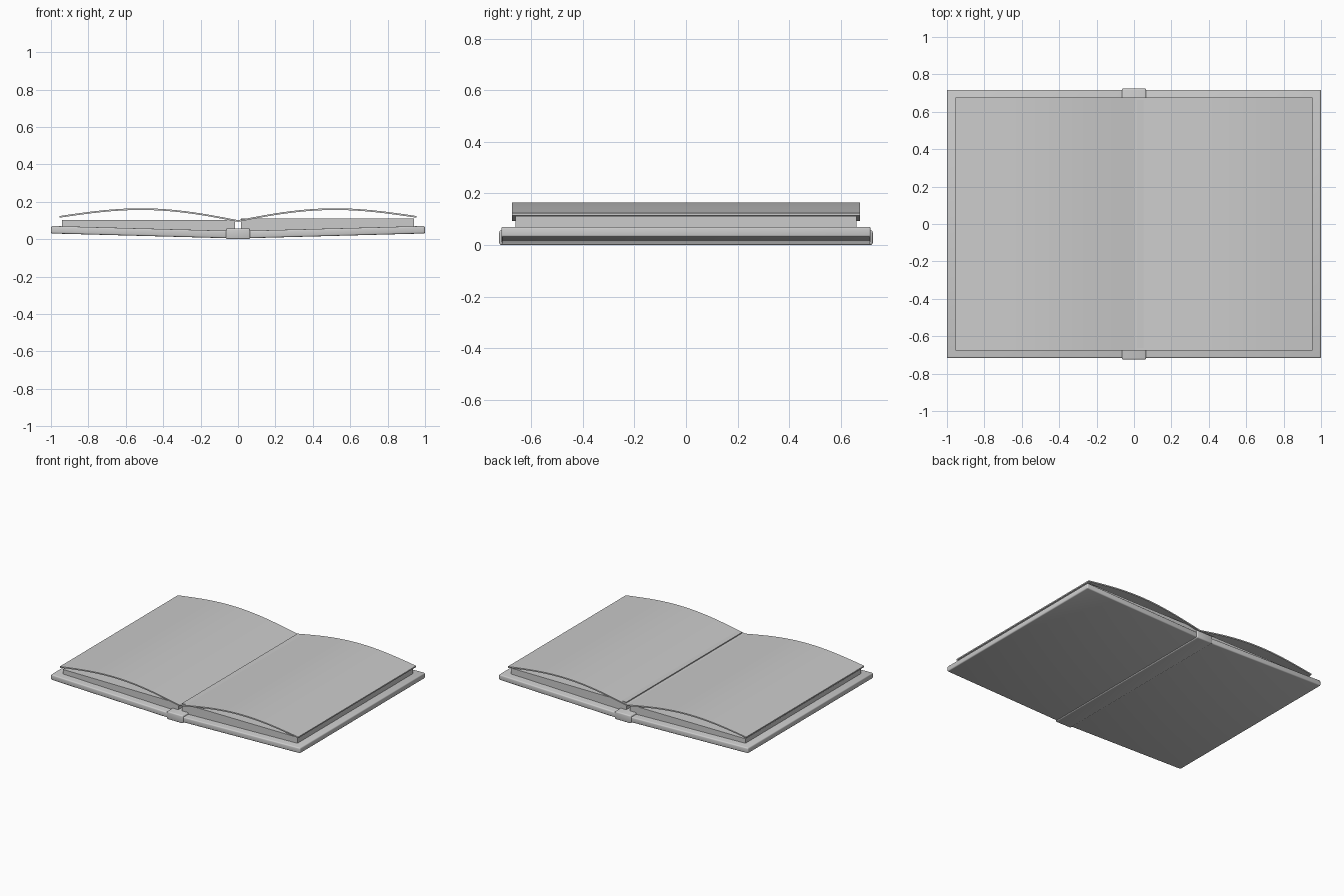
import bpy, bmesh, math

cube = bpy.data.objects.get("Cube")
if cube:
    bpy.data.objects.remove(cube, do_unlink=True)

grey = bpy.data.materials.new("plain grey")
grey.use_nodes = True
grey.diffuse_color = (0.6, 0.6, 0.6, 1)
grey.node_tree.nodes["Principled BSDF"].inputs["Base Color"].default_value = grey.diffuse_color


def extrude_profile(name, points, half_depth, bevel=0.0, smooth=False):
    """Extrude an x-z outline along y, with optional rounded edges."""
    bm = bmesh.new()
    face = bm.faces.new([bm.verts.new((x, -half_depth, z)) for x, z in points])
    moved = bmesh.ops.extrude_face_region(bm, geom=[face])["geom"]
    verts = [v for v in moved if isinstance(v, bmesh.types.BMVert)]
    bmesh.ops.translate(bm, verts=verts, vec=(0, 2 * half_depth, 0))
    bmesh.ops.recalc_face_normals(bm, faces=bm.faces)
    if bevel:
        bmesh.ops.bevel(bm, geom=bm.edges[:], offset=bevel, segments=3,
                        profile=0.5, affect='EDGES', clamp_overlap=True)
    mesh = bpy.data.meshes.new(name)
    bm.to_mesh(mesh)
    bm.free()
    mesh.materials.append(grey)
    obj = bpy.data.objects.new(name, mesh)
    bpy.context.collection.objects.link(obj)
    if smooth:
        bpy.ops.object.select_all(action='DESELECT')
        obj.select_set(True)
        bpy.context.view_layer.objects.active = obj
        bpy.ops.object.shade_smooth_by_angle(angle=math.radians(35))
    return obj


# Spine under the middle of the book
extrude_profile("spine", [(-0.065, 0), (0.065, 0), (0.065, 0.057), (-0.065, 0.057)],
                0.725, 0.008, True)

# Arched sheet: a thin strip that follows a sine bulge
STEPS, THICK = 24, 0.009
arch = []
for i in range(STEPS + 1):
    t = i / STEPS
    arch.append((0.955 * t, 0.102 + 0.022 * t + 0.052 * math.sin(math.pi * t)))
sheet = arch + [(x, z - THICK) for x, z in reversed(arch)]

for side, label, page_top in ((1, "left", 0.112), (-1, "right", 0.102)):
    # Cover board, rising gently towards its outer edge
    cover = [(0.0, 0.004), (1.0, 0.031), (0.999, 0.071), (0.0, 0.044)]
    # Page block with a level top, resting on the sloping cover
    block = [(0.015, 0.04), (0.94, 0.066), (0.94, page_top), (0.015, page_top)]
    for name, outline, depth, bevel, smooth in (
            ("cover", cover, 0.717, 0.008, True),
            ("page_block", block, 0.662, 0, False),
            ("open_page", sheet, 0.675, 0, True)):
        extrude_profile(label + "_" + name, [(side * x, z) for x, z in outline],
                        depth, bevel, smooth)
